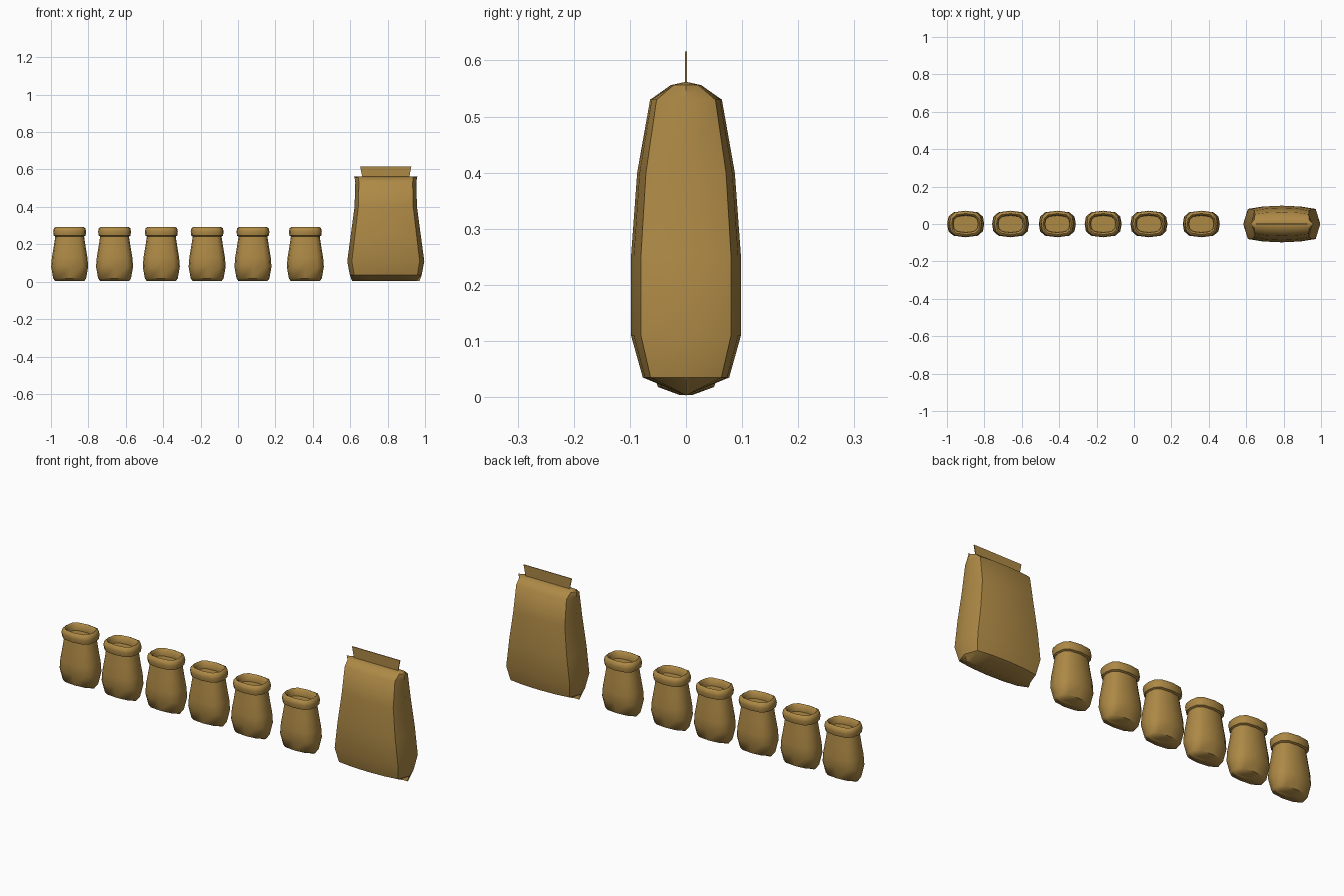
import bpy, bmesh, math

if "Cube" in bpy.data.objects:
    bpy.data.objects.remove(bpy.data.objects["Cube"])

cloth = bpy.data.materials.new("burlap")
cloth.diffuse_color = (0.42, 0.25, 0.06, 1)
cloth.use_nodes = True
cloth.node_tree.nodes["Principled BSDF"].inputs["Base Color"].default_value = cloth.diffuse_color


def loft(name, rings, section, location, cap_top):
    """Skin stacked rings (z, half width, half depth) of a unit section."""
    bm = bmesh.new()
    loops = [[bm.verts.new((u * hx, v * hy, z)) for u, v in section]
             for z, hx, hy in rings]
    n = len(section)
    for a, b in zip(loops, loops[1:]):
        for i in range(n):
            j = (i + 1) % n
            bm.faces.new((a[i], a[j], b[j], b[i]))
    bm.faces.new(loops[0][::-1])
    if cap_top:
        bm.faces.new(loops[-1])
    # flattened rings weld into seams
    bmesh.ops.remove_doubles(bm, verts=bm.verts, dist=0.0005)
    bmesh.ops.recalc_face_normals(bm, faces=bm.faces)
    me = bpy.data.meshes.new(name)
    bm.to_mesh(me)
    bm.free()
    me.materials.append(cloth)
    ob = bpy.data.objects.new(name, me)
    bpy.context.collection.objects.link(ob)
    ob.location = location
    bpy.ops.object.select_all(action='DESELECT')
    ob.select_set(True)
    bpy.context.view_layer.objects.active = ob
    bpy.ops.object.shade_smooth_by_angle(angle=math.radians(50))
    return ob


def four_way(quarter):
    """Mirror a quarter section (from +x to +y, both ends on axes)."""
    half = quarter + [(-u, v) for u, v in quarter[-2::-1]]
    return half + [(u, -v) for u, v in half[-2:0:-1]]


# small open sacks with rolled rims
oval = four_way([(1, 0), (0.93, 0.55), (0.66, 0.88), (0, 1)])
open_rings = [(0.004, 0.078, 0.012), (0.018, 0.088, 0.05), (0.08, 0.099, 0.071),
              (0.13, 0.095, 0.07), (0.19, 0.085, 0.062), (0.242, 0.077, 0.056),
              (0.246, 0.085, 0.066), (0.268, 0.088, 0.071), (0.286, 0.084, 0.067),
              (0.292, 0.075, 0.056), (0.284, 0.067, 0.046), (0.255, 0.066, 0.045)]
for i, x in enumerate((-0.90, -0.66, -0.41, -0.165, 0.08, 0.36)):
    loft(f"open_sack_{i + 1}", open_rings, oval, (x, 0, 0), True)

# large closed sack, pinched to a seam at both ends
pillow = four_way([(1, 0), (0.88, 0.82), (0.5, 0.95), (0, 1)])
closed_rings = [(0.003, 0.18, 0), (0.035, 0.192, 0.077), (0.11, 0.206, 0.098),
                (0.25, 0.187, 0.098), (0.4, 0.167, 0.087), (0.53, 0.163, 0.064),
                (0.556, 0.167, 0.027), (0.562, 0.169, 0)]
bm_sack = loft("closed_sack", closed_rings[1:-1], pillow, (0.79, 0, 0), True)


def add_seam(ob, z, hx, hy_end):
    """Replace an end cap by two sides meeting in a straight seam."""
    bm = bmesh.new()
    bm.from_mesh(ob.data)
    cap = min((f for f in bm.faces if len(f.verts) > 4),
              key=lambda f: abs(f.calc_center_median().z - z))
    ring = list(cap.verts)
    scale = hx / max(abs(v.co.x) for v in ring)
    bm.faces.remove(cap)
    seam = {}
    for v in ring:
        key = round(v.co.x, 4)
        if key not in seam:
            seam[key] = bm.verts.new((v.co.x * scale, 0, z))
    for a, b in zip(ring, ring[1:] + ring[:1]):
        bm.faces.new((a, b, seam[round(b.co.x, 4)], seam[round(a.co.x, 4)]))
    bmesh.ops.recalc_face_normals(bm, faces=bm.faces)
    for f in bm.faces:
        f.smooth = True
    bm.to_mesh(ob.data)
    bm.free()


add_seam(bm_sack, 0.003, 0.18, 0)
add_seam(bm_sack, 0.562, 0.169, 0)

# flat sewn flap on top of the closed sack
flap = four_way([(1, 0), (1, 1), (0, 1)])
loft("sewn_flap", [(0.55, 0.124, 0.002), (0.616, 0.137, 0.002)], flap, (0.79, 0, 0), True)
